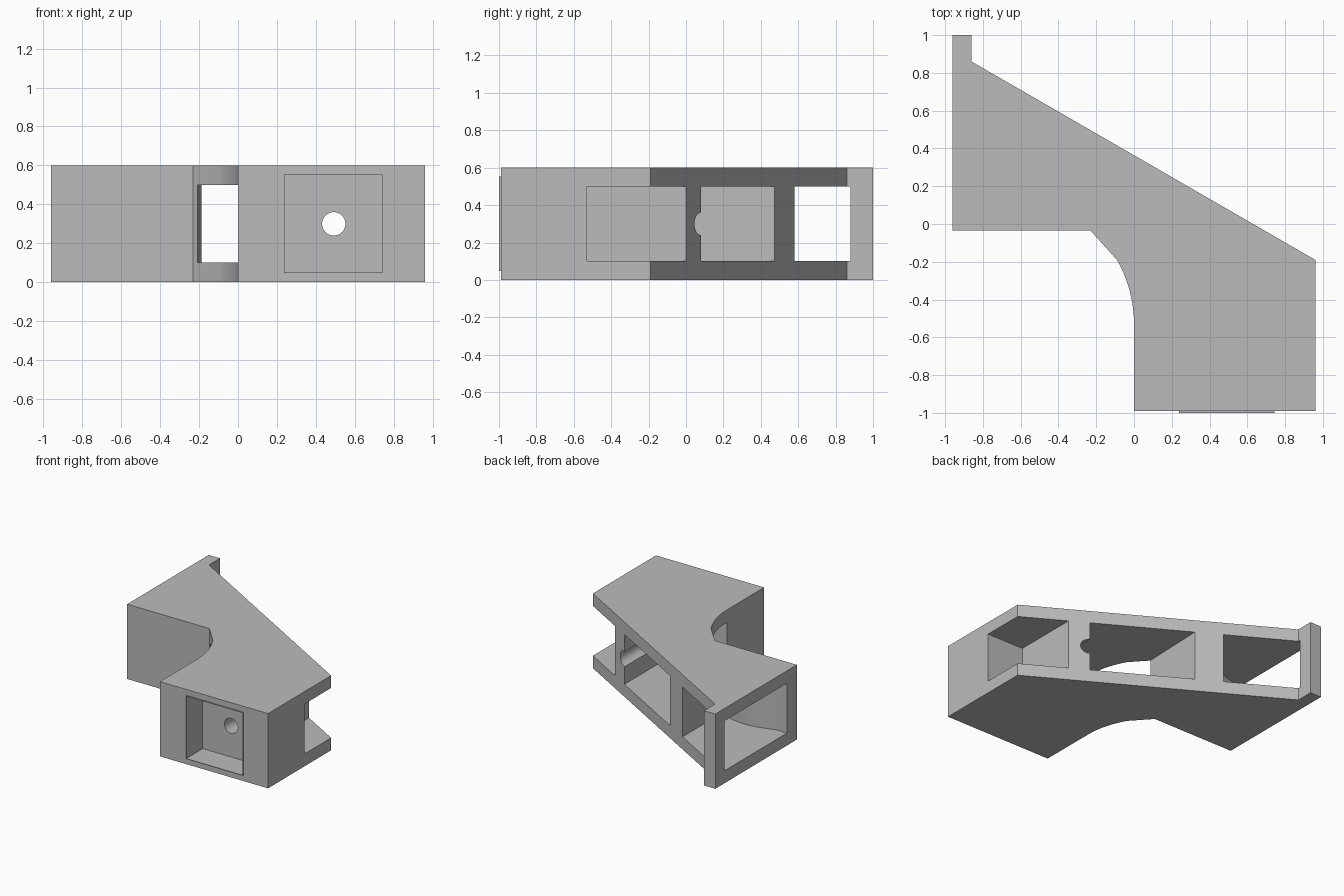
import bpy, bmesh, math
from mathutils import Matrix

cube = bpy.data.objects.get("Cube")
if cube:
    bpy.data.objects.remove(cube, do_unlink=True)

grey = bpy.data.materials.new("plain_grey")
grey.use_nodes = True
colour = (0.5, 0.5, 0.5, 1)
grey.diffuse_color = colour
grey.node_tree.nodes["Principled BSDF"].inputs["Base Color"].default_value = colour


def make_object(name, bm):
    bmesh.ops.recalc_face_normals(bm, faces=bm.faces[:])
    mesh = bpy.data.meshes.new(name)
    bm.to_mesh(mesh)
    bm.free()
    mesh.materials.append(grey)
    obj = bpy.data.objects.new(name, mesh)
    bpy.context.collection.objects.link(obj)
    return obj


def prism(name, points, z0, z1):
    """Extrude a plan outline between two heights."""
    bm = bmesh.new()
    face = bm.faces.new([bm.verts.new((x, y, z0)) for x, y in points])
    top = bmesh.ops.extrude_face_region(bm, geom=[face])
    verts = [v for v in top["geom"] if isinstance(v, bmesh.types.BMVert)]
    bmesh.ops.translate(bm, verts=verts, vec=(0, 0, z1 - z0))
    return make_object(name, bm)


def box(name, x0, x1, y0, y1, z0, z1):
    return prism(name, [(x0, y0), (x1, y0), (x1, y1), (x0, y1)], z0, z1)


def cut(target, cutters):
    bpy.context.view_layer.objects.active = target
    for cutter in cutters:
        cutter.hide_render = True
        mod = target.modifiers.new("cut", "BOOLEAN")
        mod.operation = "DIFFERENCE"
        mod.solver = "EXACT"
        mod.object = cutter
        bpy.ops.object.modifier_apply(modifier=mod.name)


# Angled body with a concave curve at the inner corner
radius = 0.687
sweep = math.asin(0.34 / radius)
curve = [(radius * (math.cos(sweep * i / 12) - 1), radius * math.sin(sweep * i / 12) - 0.53)
         for i in range(13)]
outline = [(0.96, -0.19), (0.96, -0.99), (0, -0.99)] + curve + [
    (-0.23, -0.035), (-0.96, -0.035), (-0.96, 1), (-0.86, 1), (-0.86, 0.86)]
body = prism("bracket_body", outline, 0, 0.6)

# Pockets between the upper and lower plates
low, high = 0.1, 0.5
end_pocket = box("end_pocket", 0.63, 1.1, -0.53, 0.3, low, high)
middle_pocket = prism("middle_pocket", [
    (-0.225, -0.52), (0.49, -0.52), (0.49, 0.7), (-0.18, 0.7)], low, high)
bulge = [(-0.86 + 0.485 * i / 12, 0.09 + 0.05 * math.sin(math.pi * i / 12)) for i in range(13)]
side_pocket = prism("side_pocket", [(-1.1, 0.09)] + bulge + [
    (-0.375, 0.88), (-1.1, 0.88)], low, high)

# Square recess in the front and the bolt hole behind it
recess = box("front_recess", 0.24, 0.74, -1.1, -0.79, 0.05, 0.55)
bm = bmesh.new()
bmesh.ops.create_cone(bm, cap_ends=True, segments=48, radius1=0.06, radius2=0.06, depth=1.2,
                      matrix=Matrix.Translation((0.492, -0.25, 0.3)) @ Matrix.Rotation(math.pi / 2, 4, "X"))
hole = make_object("bolt_hole", bm)

# Thin lip around the recess
lip = box("recess_lip", 0.237, 0.743, -1, -0.988, 0.047, 0.553)

cut(body, [end_pocket, middle_pocket, side_pocket, recess, hole])
cut(lip, [recess])
for cutter in (end_pocket, middle_pocket, side_pocket, recess, hole):
    bpy.data.objects.remove(cutter, do_unlink=True)

# Smooth the curves and keep the corners crisp
bpy.ops.object.select_all(action="DESELECT")
body.select_set(True)
bpy.context.view_layer.objects.active = body
bpy.ops.object.shade_smooth_by_angle(angle=math.radians(30))
